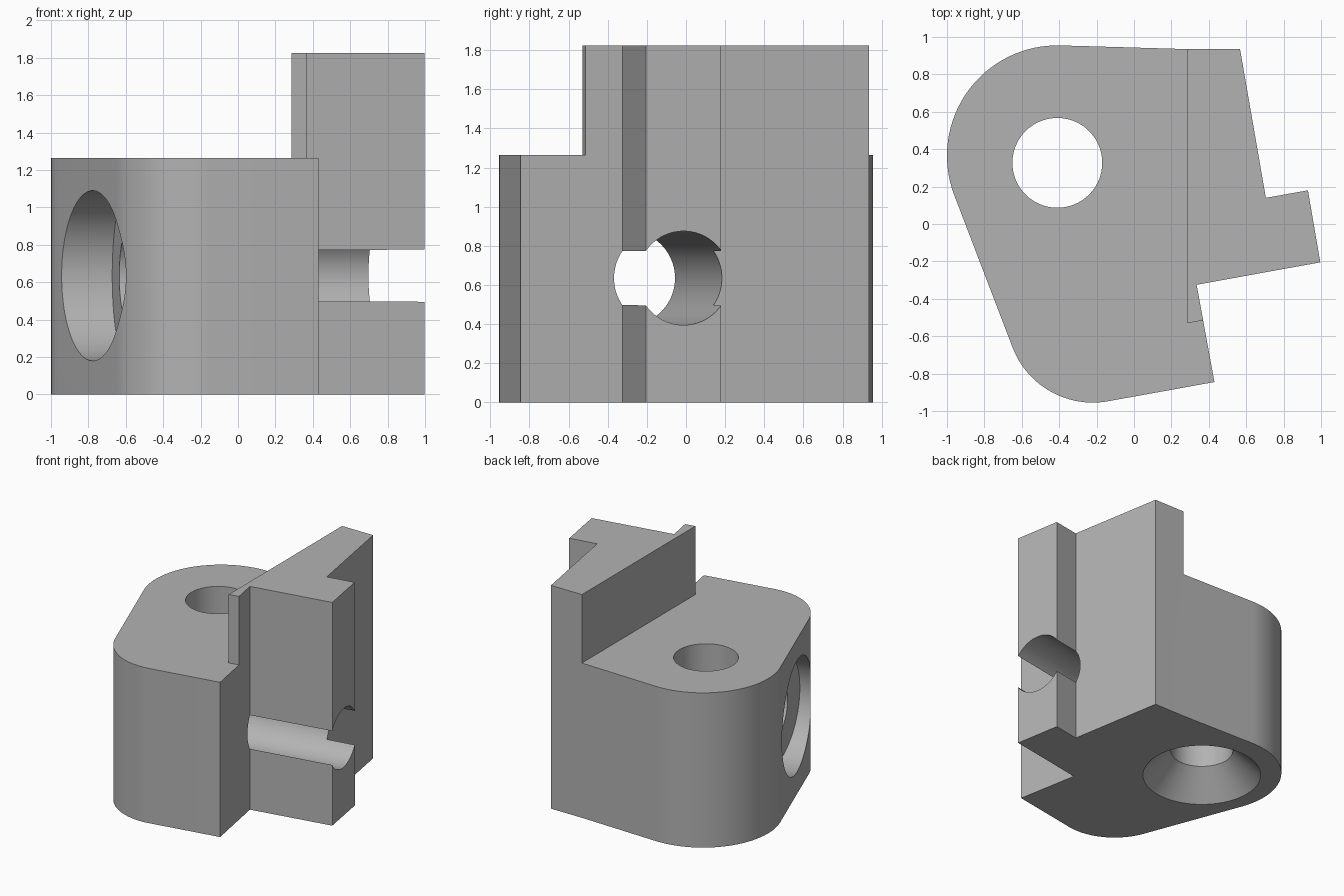
import bpy, bmesh
from math import cos, sin, atan2, radians, pi
from mathutils import Vector, Matrix

cube = bpy.data.objects.get("Cube")
if cube:
    bpy.data.objects.remove(cube, do_unlink=True)

grey = bpy.data.materials.new("plain grey")
grey.use_nodes = True
colour = (0.45, 0.45, 0.45, 1)
grey.diffuse_color = colour
grey.node_tree.nodes["Principled BSDF"].inputs["Base Color"].default_value = colour


def make_object(name, bm):
    bmesh.ops.recalc_face_normals(bm, faces=bm.faces)
    mesh = bpy.data.meshes.new(name)
    bm.to_mesh(mesh)
    bm.free()
    mesh.materials.append(grey)
    obj = bpy.data.objects.new(name, mesh)
    bpy.context.collection.objects.link(obj)
    return obj


def prism(name, outline, bottom, top):
    """Extrude a plan outline between two heights."""
    bm = bmesh.new()
    face = bm.faces.new([bm.verts.new((x, y, bottom)) for x, y in outline])
    out = bmesh.ops.extrude_face_region(bm, geom=[face])
    verts = [v for v in out["geom"] if isinstance(v, bmesh.types.BMVert)]
    bmesh.ops.translate(bm, verts=verts, vec=(0, 0, top - bottom))
    return make_object(name, bm)


def round_cutter(name, start, end, r1, r2):
    """Cylinder or cone between two points."""
    start, end = Vector(start), Vector(end)
    axis = end - start
    turn = axis.to_track_quat('Z', 'Y').to_matrix().to_4x4()
    bm = bmesh.new()
    bmesh.ops.create_cone(bm, cap_ends=True, segments=96, radius1=r1, radius2=r2,
                          depth=axis.length,
                          matrix=Matrix.Translation((start + end) / 2) @ turn)
    return make_object(name, bm)


def arc(cx, cy, r, a0, a1, steps=32):
    return [(cx + r * cos(a0 + (a1 - a0) * i / steps),
             cy + r * sin(a0 + (a1 - a0) * i / steps)) for i in range(steps + 1)]


# Block outline: two rounded corners, slanted side, and a tab on the right
slant = radians(200.2)
outline = arc(-0.41, 0.365, 0.59, radians(88.4), slant)
outline += arc(-0.22, -0.495, 0.46, slant, radians(280))
outline += [(0.43, -0.845), (0.335, -0.325), (0.996, -0.205),
            (0.93, 0.18), (0.705, 0.14), (0.567, 0.935), (0.287, 0.935)]
block = prism("bracket_block", outline, 0, 1.825)

# Step that leaves the tall wall standing
step = prism("step_cutter", [(0.287, 2), (-2, 2), (-2, -2), (0.6, -2),
                             (0.6, -0.473), (0.287, -0.53)], 1.265, 3)

# Upright hole with a countersink underneath
hole = (-0.41, 0.327)
upright = round_cutter("upright_hole_cutter", (*hole, -0.5), (*hole, 2.5), 0.24, 0.24)
sink = round_cutter("countersink_cutter", (*hole, -0.1), (*hole, 0.255), 0.555, 0.2)

# Cross hole along the tab with a counterbore in the slanted side
tab_end = Vector((0.963, -0.0125, 0.635))
along = Vector((cos(radians(10.2)), sin(radians(10.2)), 0))
floor = tab_end - along * 1.58
cross = round_cutter("cross_hole_cutter", tab_end - along * 3, tab_end + along, 0.24, 0.24)
bore = round_cutter("counterbore_cutter", floor - along, floor, 0.455, 0.455)

# Cut everything, then keep only the finished block
cutters = [step, upright, sink, cross, bore]
for cutter in cutters:
    cutter.hide_render = True
    mod = block.modifiers.new(cutter.name, 'BOOLEAN')
    mod.operation = 'DIFFERENCE'
    mod.solver = 'EXACT'
    mod.object = cutter
bpy.context.view_layer.update()
finished = bpy.data.meshes.new_from_object(
    block.evaluated_get(bpy.context.evaluated_depsgraph_get()))
block.modifiers.clear()
block.data = finished
for cutter in cutters:
    bpy.data.objects.remove(cutter, do_unlink=True)

# Smooth the rounded walls, keep the edges crisp
bpy.ops.object.select_all(action='DESELECT')
block.select_set(True)
bpy.context.view_layer.objects.active = block
bpy.ops.object.shade_smooth_by_angle(angle=radians(25))
